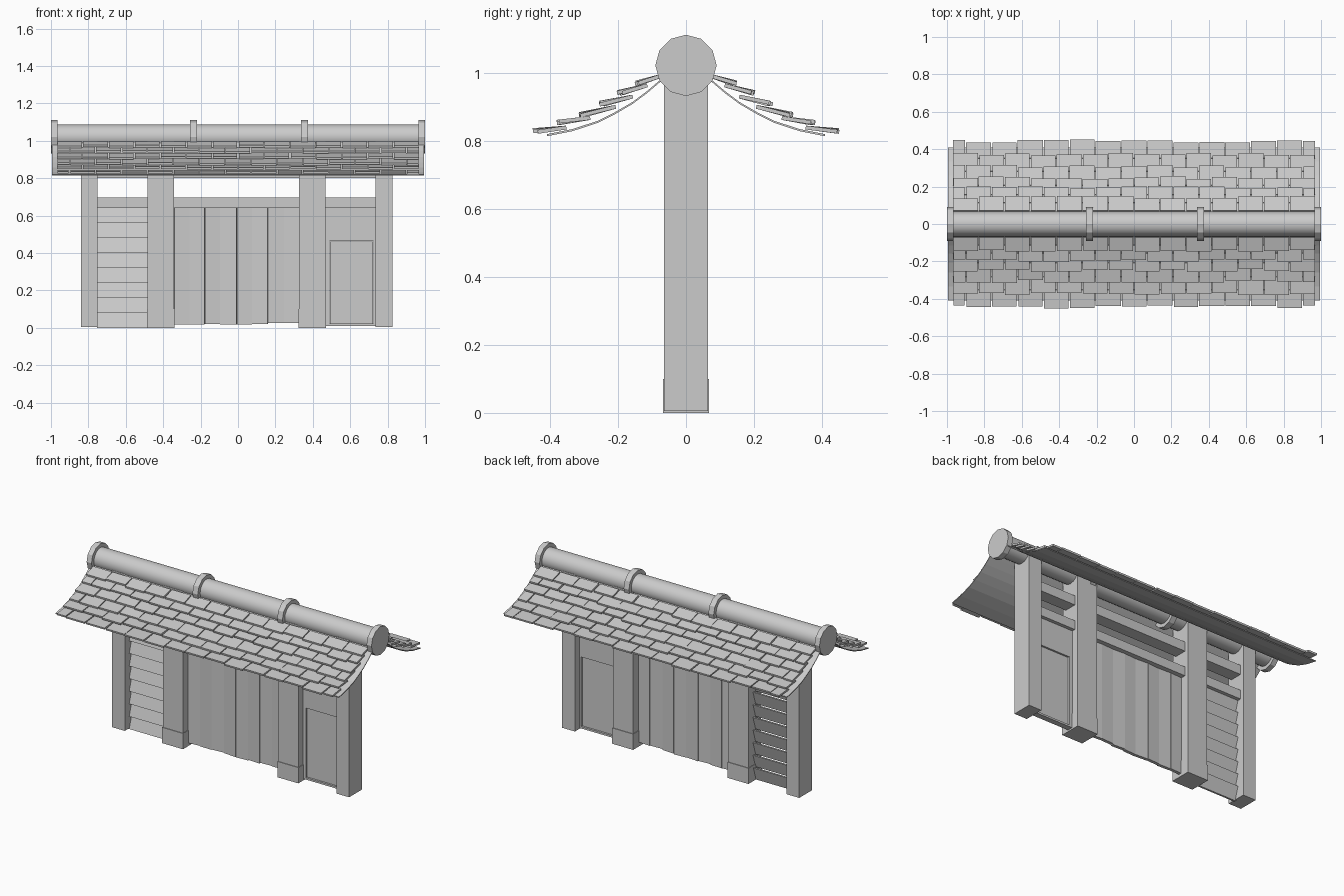
import bpy, bmesh, math, random
from mathutils import Matrix, Vector

if "Cube" in bpy.data.objects:
    bpy.data.objects.remove(bpy.data.objects["Cube"])

random.seed(4)
grey = bpy.data.materials.new("plain grey")
grey.diffuse_color = (0.6, 0.6, 0.6, 1)
grey.use_nodes = True
grey.node_tree.nodes["Principled BSDF"].inputs["Base Color"].default_value = grey.diffuse_color


def finish(name, bm):
    bmesh.ops.recalc_face_normals(bm, faces=bm.faces[:])
    me = bpy.data.meshes.new(name)
    bm.to_mesh(me)
    bm.free()
    me.materials.append(grey)
    ob = bpy.data.objects.new(name, me)
    bpy.context.collection.objects.link(ob)
    return ob


def add_box(bm, x, y, z, rot=None):
    """Box between (min, max) pairs, optionally turned about its centre."""
    c = Vector((sum(x) / 2, sum(y) / 2, sum(z) / 2))
    size = Matrix.Diagonal((x[1] - x[0], y[1] - y[0], z[1] - z[0], 1))
    m = Matrix.Translation(c) @ (rot or Matrix()) @ size
    bmesh.ops.create_cube(bm, size=1, matrix=m)


def box(name, x, y, z):
    bm = bmesh.new()
    add_box(bm, x, y, z)
    return finish(name, bm)


def prism(bm, profile, x0, x1):
    """Extrude a closed (y, z) profile along x."""
    ends = [[bm.verts.new((x, y, z)) for y, z in profile] for x in (x0, x1)]
    n = len(profile)
    for i in range(n):
        j = (i + 1) % n
        bm.faces.new((ends[0][i], ends[0][j], ends[1][j], ends[1][i]))
    bm.faces.new(ends[0])
    bm.faces.new(ends[1])


def rod(name, x0, x1, r, sides):
    bm = bmesh.new()
    m = Matrix.Translation(((x0 + x1) / 2, 0, 1.021)) @ Matrix.Rotation(math.pi / 2, 4, 'Y')
    bmesh.ops.create_cone(bm, cap_ends=True, segments=sides, radius1=r, radius2=r,
                          depth=x1 - x0, matrix=m)
    return finish(name, bm)


# Posts, with a collar round the foot of each gate post
D = 0.064
for name, x in (("left_end_post", (-0.84, -0.75)), ("right_end_post", (0.735, 0.825))):
    box(name, x, (-D, D), (0.005, 1.0))
for name, x in (("left_gate_post", (-0.483, -0.342)), ("right_gate_post", (0.327, 0.468))):
    box(name, x, (-D, D), (0.005, 1.0))
    box(name + "_foot", (x[0] - 0.003, x[1] + 0.003), (-D - 0.004, D + 0.004), (0, 0.10))

# Cross beams
box("lower_beam", (-0.76, 0.745), (-0.04, 0.04), (0.64, 0.698))
box("upper_beam", (-0.76, 0.745), (-0.04, 0.04), (0.80, 0.86))

# Left bay: overlapping sloped boards
bm = bmesh.new()
for i in range(8):
    z = i * 0.08
    prism(bm, [(-0.02, z), (-0.008, z), (0.018, z + 0.083), (0.006, z + 0.083)], -0.755, -0.48)
finish("siding_boards", bm)

# Centre bay: two leaves of slightly twisted planks
bm = bmesh.new()
xs = [-0.342, -0.26, -0.178, -0.095, -0.006, 0.076, 0.16, 0.245, 0.327]
for i in range(8):
    a, b = xs[i], xs[i + 1]
    twist = Matrix.Rotation(math.radians((3.5, -2.5, 4, -4, 3, -3.5, 2.5, -3)[i]), 4, 'Z')
    add_box(bm, (a + 0.0006, b - 0.0006), (-0.01, 0.01),
            (0.016 + random.uniform(0, 0.012), 0.642), twist)
finish("gate_planks", bm)

# Right bay: surround with a recessed small door
Y = (-0.018, 0.018)
box("side_door_header", (0.465, 0.74), Y, (0.464, 0.642))
box("side_door_left_jamb", (0.465, 0.49), Y, (0.01, 0.464))
box("side_door_right_jamb", (0.724, 0.74), Y, (0.01, 0.464))
box("side_door_sill", (0.49, 0.724), Y, (0.01, 0.022))
box("side_door_panel", (0.492, 0.722), (-0.009, 0.009), (0.024, 0.462))

# Curved roof sheets and shingle rows, front and back
curve = [(0.05, 0.995), (0.076, 0.972), (0.115, 0.939), (0.158, 0.907), (0.208, 0.878),
         (0.26, 0.852), (0.333, 0.828), (0.408, 0.813)]
rows = [((0.07, 0.985), (0.145, 0.962)), ((0.112, 0.957), (0.198, 0.934)),
        ((0.155, 0.924), (0.250, 0.902)), ((0.205, 0.894), (0.310, 0.870)),
        ((0.280, 0.861), (0.375, 0.847)), ((0.350, 0.833), (0.445, 0.822))]
T = 0.011
for side, s in (("front", -1), ("back", 1)):
    bm = bmesh.new()
    prism(bm, [(s * y, z) for y, z in curve] +
          [(s * y, z + 0.006) for y, z in reversed(curve)], -0.995, 0.995)
    finish(side + "_roof_sheet", bm)

    bm = bmesh.new()
    for r, ((y0, z0), (y1, z1)) in enumerate(rows):
        shift = 0.069 * (r % 2)
        for i in range(15):
            a = max(-0.97 + i * 0.1386 - shift, -0.97)
            b = min(-0.97 + (i + 1) * 0.1386 - shift, 0.97)
            if b - a < 0.02:
                continue
            a += random.uniform(0.001, 0.005)
            b -= random.uniform(0.001, 0.005)
            dy, dz = random.uniform(-0.012, 0.004), random.uniform(-0.002, 0.004)
            prism(bm, [(s * y0, z0), (s * (y1 + dy), z1 + dz),
                       (s * (y1 + dy + 0.002), z1 + dz + T), (s * (y0 + 0.003), z0 + T)], a, b)
    finish(side + "_shingles", bm)

# Ridge log with bands
ridge = rod("ridge_log", -0.97, 0.97, 0.066, 16)
bpy.context.view_layer.objects.active = ridge
ridge.select_set(True)
bpy.ops.object.shade_smooth_by_angle(angle=math.radians(40))
for i, (a, b) in enumerate(((-1.0, -0.966), (-0.257, -0.22), (0.338, 0.375), (0.966, 1.0))):
    rod("ridge_band_%d" % (i + 1), a, b, 0.09, 12)
